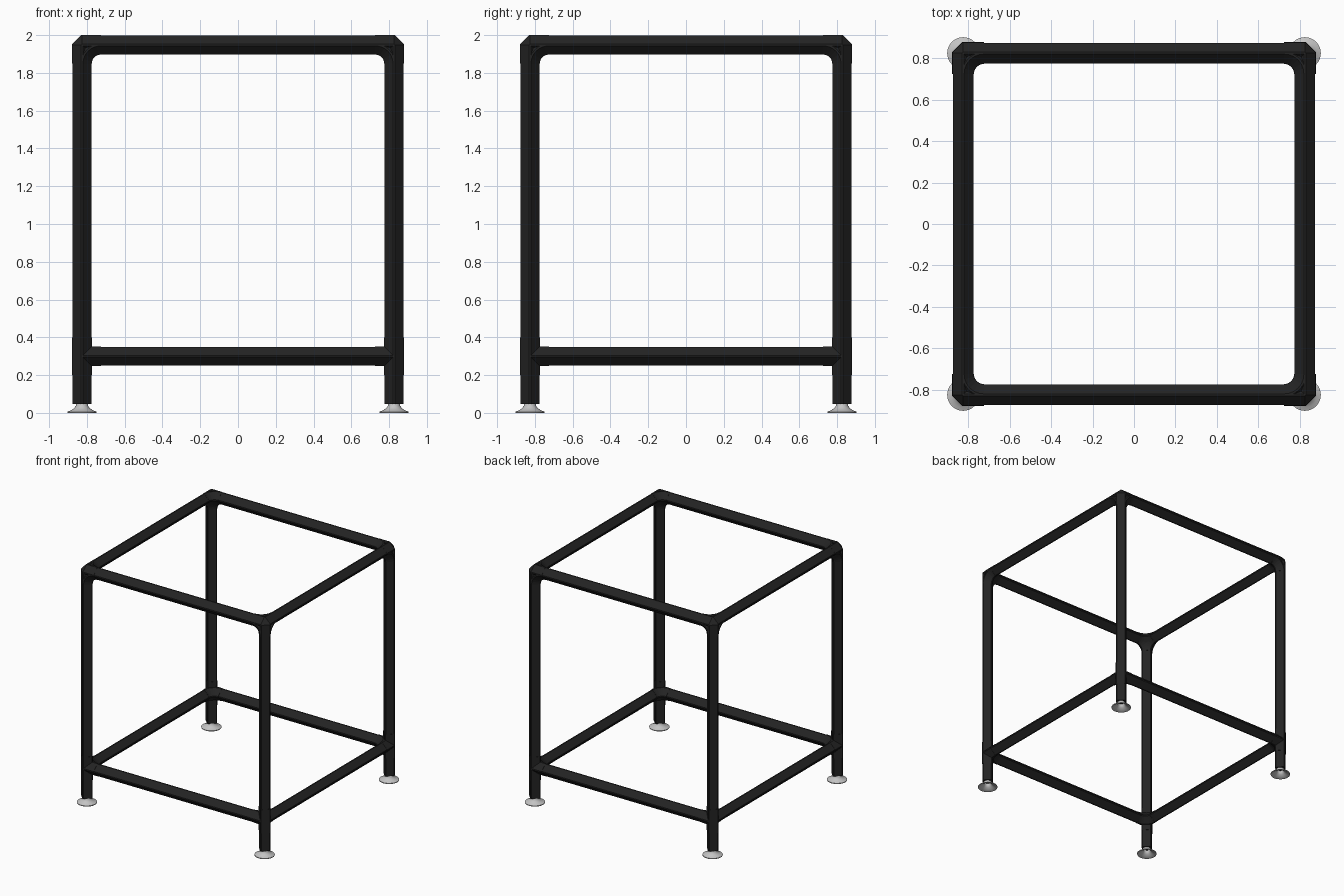
import bpy, bmesh, math
from mathutils import Vector

cube = bpy.data.objects.get("Cube")
if cube:
    bpy.data.objects.remove(cube, do_unlink=True)


def material(name, color, rough, metal=0.0):
    m = bpy.data.materials.new(name)
    m.use_nodes = True
    m.diffuse_color = (*color, 1)
    bsdf = next(n for n in m.node_tree.nodes if n.type == 'BSDF_PRINCIPLED')
    bsdf.inputs["Base Color"].default_value = (*color, 1)
    bsdf.inputs["Roughness"].default_value = rough
    return m


BLACK = material("black frame", (0.017, 0.017, 0.017), 0.6)
SILVER = material("silver foot", (0.55, 0.55, 0.55), 0.4)

C = 0.826          # leg centre offset in x and y
TOP = 1.9485       # centre height of upper rails
LOW = 0.30         # centre height of lower rails
REACH = 0.10       # length of each joint arm
TUBE, JOINT = 0.050, 0.0515
TIP = 0.005        # half width of the blunted tube edges
X, Y, Z = Vector((1, 0, 0)), Vector((0, 1, 0)), Vector((0, 0, 1))


def finish(bm, name, mat, smooth=False):
    bmesh.ops.recalc_face_normals(bm, faces=bm.faces[:])
    mesh = bpy.data.meshes.new(name)
    bm.to_mesh(mesh)
    bm.free()
    mesh.materials.append(mat)
    if smooth:
        mesh.shade_smooth()
    obj = bpy.data.objects.new(name, mesh)
    bpy.context.collection.objects.link(obj)
    return obj


def ring(center, tangent, normal, r):
    """Square section standing on its edge, with blunted tips."""
    side = normal.cross(tangent).normalized()
    outline = [(r, -TIP), (r, TIP), (TIP, r), (-TIP, r),
               (-r, TIP), (-r, -TIP), (-TIP, -r), (TIP, -r)]
    return [center + normal * a + side * b for a, b in outline]


def sweep(bm, rings):
    loops = [[bm.verts.new(p) for p in pts] for pts in rings]
    for a, b in zip(loops, loops[1:]):
        for i in range(len(a)):
            j = (i + 1) % len(a)
            bm.faces.new((a[i], a[j], b[j], b[i]))
    bm.faces.new(loops[0])
    bm.faces.new(loops[-1])


def bar(bm, a, b, r):
    t = (b - a).normalized()
    n = X if abs(t.z) > 0.5 else Z
    sweep(bm, [ring(a, t, n, r), ring(b, t, n, r)])


def tube(name, a, b):
    bm = bmesh.new()
    bar(bm, a, b, TUBE)
    finish(bm, name, BLACK)


def elbow(bm, center, d1, d2, r, steps=6):
    """Quarter bend joining two arms, giving the inside fillet."""
    pivot = center + (d1 + d2) * REACH
    n = d1.cross(d2)
    rings = []
    for i in range(steps + 1):
        a = math.pi / 2 * i / steps
        out = -d2 * math.cos(a) - d1 * math.sin(a)
        tan = d2 * math.sin(a) - d1 * math.cos(a)
        rings.append(ring(pivot + out * REACH, tan, n, r))
    sweep(bm, rings)


def joint(name, center, arms, bends, r):
    bm = bmesh.new()
    # faceted core
    core = [p for t, n in ((X, Z), (Y, Z), (Z, X)) for p in ring(center, t, n, r)]
    verts = [bm.verts.new(p) for p in core]
    bmesh.ops.remove_doubles(bm, verts=verts, dist=0.0001)
    bmesh.ops.convex_hull(bm, input=bm.verts[:])
    for d in arms:
        bar(bm, center, center + d * REACH, r)
    for d1, d2 in bends:
        elbow(bm, center, d1, d2, r)
    finish(bm, name, BLACK)


def foot(name, x, y, segments=32):
    """Flared levelling foot with a hollow underside."""
    profile = [(0.030, 0.052), (0.033, 0.036), (0.043, 0.023), (0.060, 0.013),
               (0.077, 0.006), (0.077, 0.0), (0.070, 0.0), (0.050, 0.011),
               (0.036, 0.020), (0.025, 0.034), (0.024, 0.052)]
    bm = bmesh.new()
    loops = []
    for r, z in profile:
        angles = [math.tau * i / segments for i in range(segments)]
        loops.append([bm.verts.new((x + r * math.cos(a), y + r * math.sin(a), z))
                      for a in angles])
    for a, b in zip(loops, loops[1:]):
        for i in range(segments):
            j = (i + 1) % segments
            bm.faces.new((a[i], a[j], b[j], b[i]))
    obj = finish(bm, name, SILVER)
    bpy.ops.object.select_all(action='DESELECT')
    obj.select_set(True)
    bpy.context.view_layer.objects.active = obj
    bpy.ops.object.shade_smooth_by_angle(angle=math.radians(40))


# Legs, joints and feet at the four corners
for sx, side in ((1, "left"), (-1, "right")):
    for sy, end in ((1, "back"), (-1, "front")):
        tag = f"{end}_{side}"
        x, y = sx * C, sy * C
        dx, dy = X * -sx, Y * -sy
        tube(f"leg_{tag}", Vector((x, y, LOW + REACH)), Vector((x, y, TOP - REACH)))
        tube(f"lower_leg_{tag}", Vector((x, y, 0.048)), Vector((x, y, LOW - REACH)))
        joint(f"top_joint_{tag}", Vector((x, y, TOP)), (dx, dy, -Z),
              ((dx, dy), (dx, -Z), (dy, -Z)), JOINT)
        joint(f"lower_joint_{tag}", Vector((x, y, LOW)), (dx, dy, Z, -Z),
              ((dx, dy),), JOINT + 0.001)
        foot(f"foot_{tag}", x, y)

# Upper and lower rails on the four sides
span = C - REACH
for level, z in (("top", TOP), ("lower", LOW)):
    for s, end, side in ((1, "back", "left"), (-1, "front", "right")):
        tube(f"{level}_rail_{end}", Vector((-span, s * C, z)), Vector((span, s * C, z)))
        tube(f"{level}_rail_{side}", Vector((s * C, -span, z)), Vector((s * C, span, z)))
